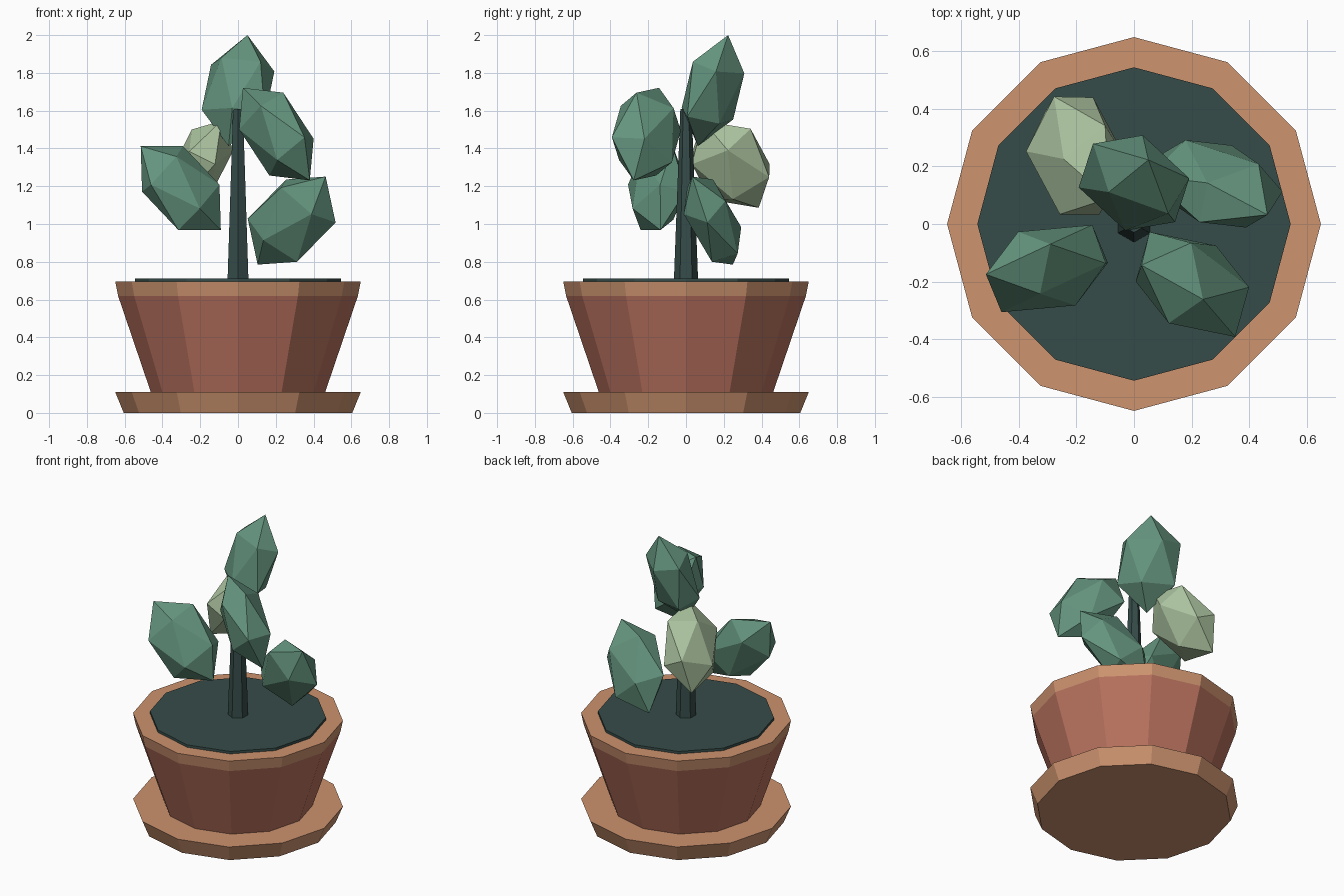
import bpy
import bmesh
from math import sin, cos, tau
from mathutils import Matrix, Vector

cube = bpy.data.objects.get("Cube")
if cube:
    bpy.data.objects.remove(cube, do_unlink=True)


def material(name, *srgb):
    """Flat colour, converted from 8-bit sRGB to linear."""
    linear = [((c / 255 + 0.055) / 1.055) ** 2.4 for c in srgb] + [1]
    mat = bpy.data.materials.new(name)
    mat.use_nodes = True
    mat.diffuse_color = linear
    bsdf = mat.node_tree.nodes["Principled BSDF"]
    bsdf.inputs["Base Color"].default_value = linear
    bsdf.inputs["Roughness"].default_value = 0.9
    return mat


terracotta = material("terracotta", 186, 115, 95)
light_clay = material("light clay", 205, 147, 111)
dark_green = material("dark green", 54, 76, 73)
leaf_green = material("leaf green", 100, 148, 126)
pale_green = material("pale green", 172, 196, 160)


def add_object(name, bm, mat):
    bmesh.ops.recalc_face_normals(bm, faces=bm.faces)
    mesh = bpy.data.meshes.new(name)
    bm.to_mesh(mesh)
    bm.free()
    mesh.materials.append(mat)
    obj = bpy.data.objects.new(name, mesh)
    bpy.context.collection.objects.link(obj)
    return obj


def frustum(name, mat, sides, bottom, top):
    """Closed tapered prism between two (radius, height) levels."""
    bm = bmesh.new()
    low, high = [
        [bm.verts.new((r * sin(tau * i / sides), r * cos(tau * i / sides), z))
         for i in range(sides)]
        for r, z in (bottom, top)]
    bm.faces.new(low)
    bm.faces.new(high)
    for i in range(sides):
        j = (i + 1) % sides
        bm.faces.new((low[i], low[j], high[j], high[i]))
    return add_object(name, bm, mat)


def leaf(name, mat, centre, tip, first, second):
    """Stretched icosahedron: tip is its long half axis, first and second
    are neighbouring corners of the five-sided ring below the tip."""
    ring = 2 / 5 ** 0.5
    x_axis = Vector(first) / ring
    y_axis = (Vector(second) / ring - x_axis * cos(tau / 5)) / sin(tau / 5)
    shape = Matrix((x_axis, y_axis, Vector(tip))).transposed().to_4x4()
    bm = bmesh.new()
    bmesh.ops.create_icosphere(bm, subdivisions=1, radius=1)
    bm.transform(shape)
    obj = add_object(name, bm, mat)
    obj.location = centre
    return obj


# Pot, saucer and soil
frustum("saucer", light_clay, 12, (0.605, 0), (0.65, 0.11))
frustum("pot_body", terracotta, 12, (0.46, 0.105), (0.635, 0.62))
frustum("pot_rim", light_clay, 12, (0.635, 0.62), (0.65, 0.695))
frustum("soil", dark_green, 12, (0.545, 0.68), (0.545, 0.712))

# Stem
frustum("stem", dark_green, 6, (0.064, 0.7), (0.03, 1.61))

# Leaves around the stem
leaf("top_leaf", leaf_green, (0, 0.143, 1.706),
     (0.05, 0.08, 0.294), (0.008, 0.13, -0.04), (0.17, -0.02, -0.03))
leaf("upper_front_leaf", leaf_green, (0.203, -0.21, 1.476),
     (-0.177, 0.067, 0.245), (-0.003, -0.165, 0.04), (-0.118, -0.02, -0.085))
leaf("lower_left_leaf", leaf_green, (0.284, 0.14, 1.018),
     (0.18, -0.108, 0.233), (0.152, 0.021, -0.114), (0.025, -0.104, -0.07))
leaf("lower_right_leaf", leaf_green, (-0.303, -0.155, 1.19),
     (-0.212, -0.02, 0.222), (0.107, 0.094, 0.123), (-0.005, 0.137, 0.008))
leaf("pale_back_leaf", pale_green, (-0.2, 0.237, 1.316),
     (-0.112, 0.148, -0.23), (-0.028, 0.14, 0.103), (0.108, 0.137, 0.035))
